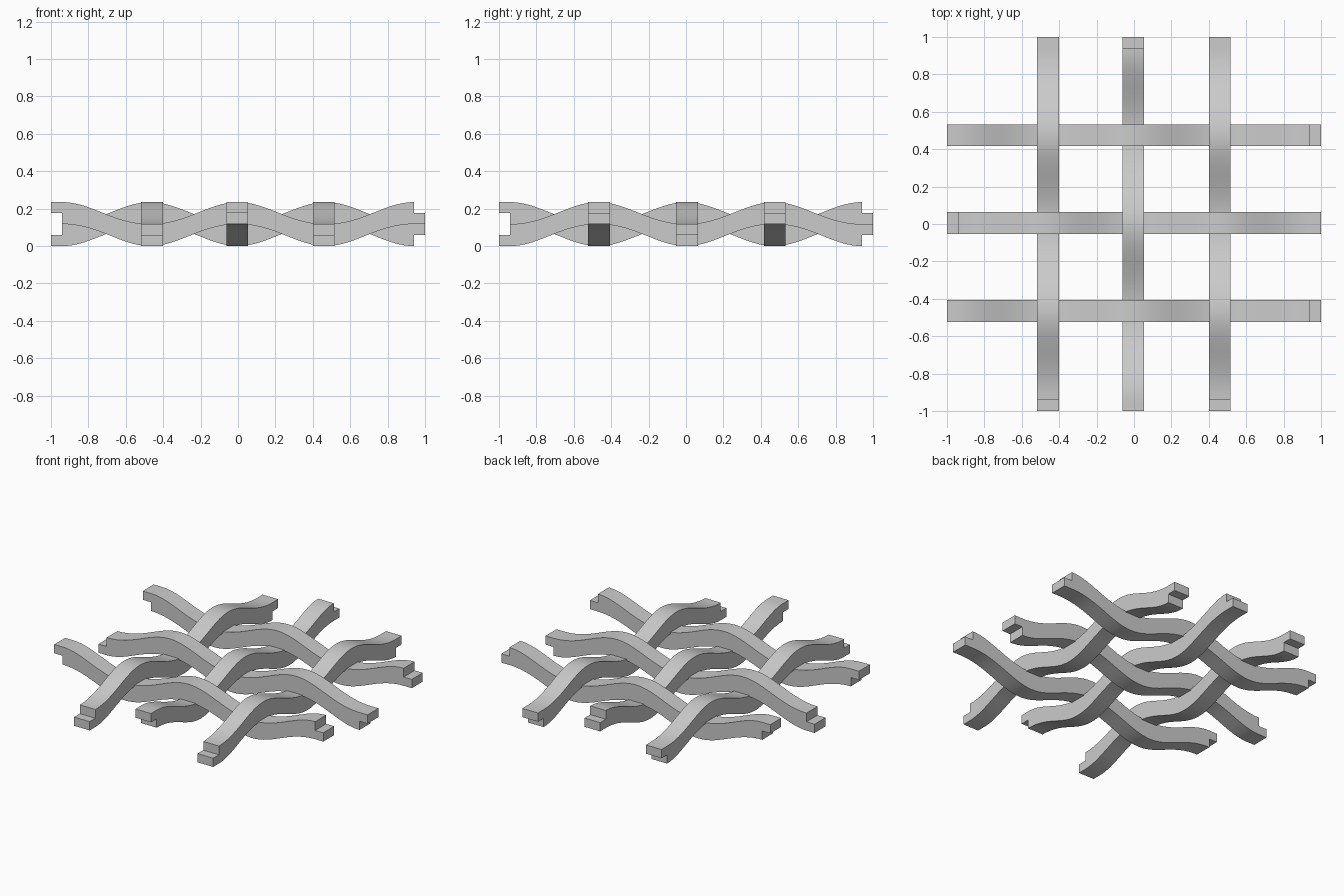
import bpy, bmesh, math

if "Cube" in bpy.data.objects:
    bpy.data.objects.remove(bpy.data.objects["Cube"])

HALF_T = 0.0588      # half the strip thickness, also the wave amplitude
HALF_W = 0.058       # half the strip width
PITCH = 0.47         # distance between crossings
LAP = 0.94           # where the half-lap end steps begin

grey = bpy.data.materials.new("plain grey")
grey.diffuse_color = (0.6, 0.6, 0.6, 1)
grey.use_nodes = True
grey.node_tree.nodes["Principled BSDF"].inputs["Base Color"].default_value = grey.diffuse_color


def wave(u, high):
    """Bottom, middle and top height of a strip at position u."""
    u = max(-LAP, min(LAP, u))
    c = math.cos(math.pi * u / PITCH) * (1 if high else -1)
    mid = 2 * HALF_T + HALF_T * c
    half = HALF_T - 0.006 * (1 - c * c)
    return mid - half, mid, mid + half


def strip(name, high, offset, along_x):
    """Wavy bar with half-lap ends, swept across its width."""
    n = 64
    us = [-1] + [-LAP + 2 * LAP * i / n for i in range(n + 1)] + [1]
    top = us[:-1] if high else us[1:]
    bottom = us[1:] if high else us[:-1]
    mid = wave(1, high)[1]
    outline = [(u, wave(u, high)[2]) for u in top]
    outline += [(top[-1], mid), (bottom[-1], mid)]
    outline += [(u, wave(u, high)[0]) for u in reversed(bottom)]
    outline += [(bottom[0], mid), (top[0], mid)]

    bm = bmesh.new()
    sides = []
    for w in (offset - HALF_W, offset + HALF_W):
        sides.append([bm.verts.new((u, w, z) if along_x else (w, u, z))
                      for u, z in outline])
    a, b = sides
    bm.faces.new(a)
    bm.faces.new(b[::-1])
    for i in range(len(a)):
        j = (i + 1) % len(a)
        bm.faces.new((a[j], a[i], b[i], b[j]))
    bmesh.ops.recalc_face_normals(bm, faces=bm.faces)
    me = bpy.data.meshes.new(name)
    bm.to_mesh(me)
    bm.free()
    me.materials.append(grey)
    ob = bpy.data.objects.new(name, me)
    bpy.context.collection.objects.link(ob)
    bpy.ops.object.select_all(action='DESELECT')
    ob.select_set(True)
    bpy.context.view_layer.objects.active = ob
    bpy.ops.object.shade_smooth_by_angle(angle=math.radians(30))


# strips running left to right: the outer two have raised ends
for name, y, high in (("front", -0.465, True), ("middle", 0.005, False), ("back", 0.475, True)):
    strip(name + "_cross_strip", high, y, True)

# strips running front to back: only the middle one has raised ends
for name, x, high in (("left", -0.46, False), ("middle", -0.004, True), ("right", 0.458, False)):
    strip(name + "_long_strip", high, x, False)
